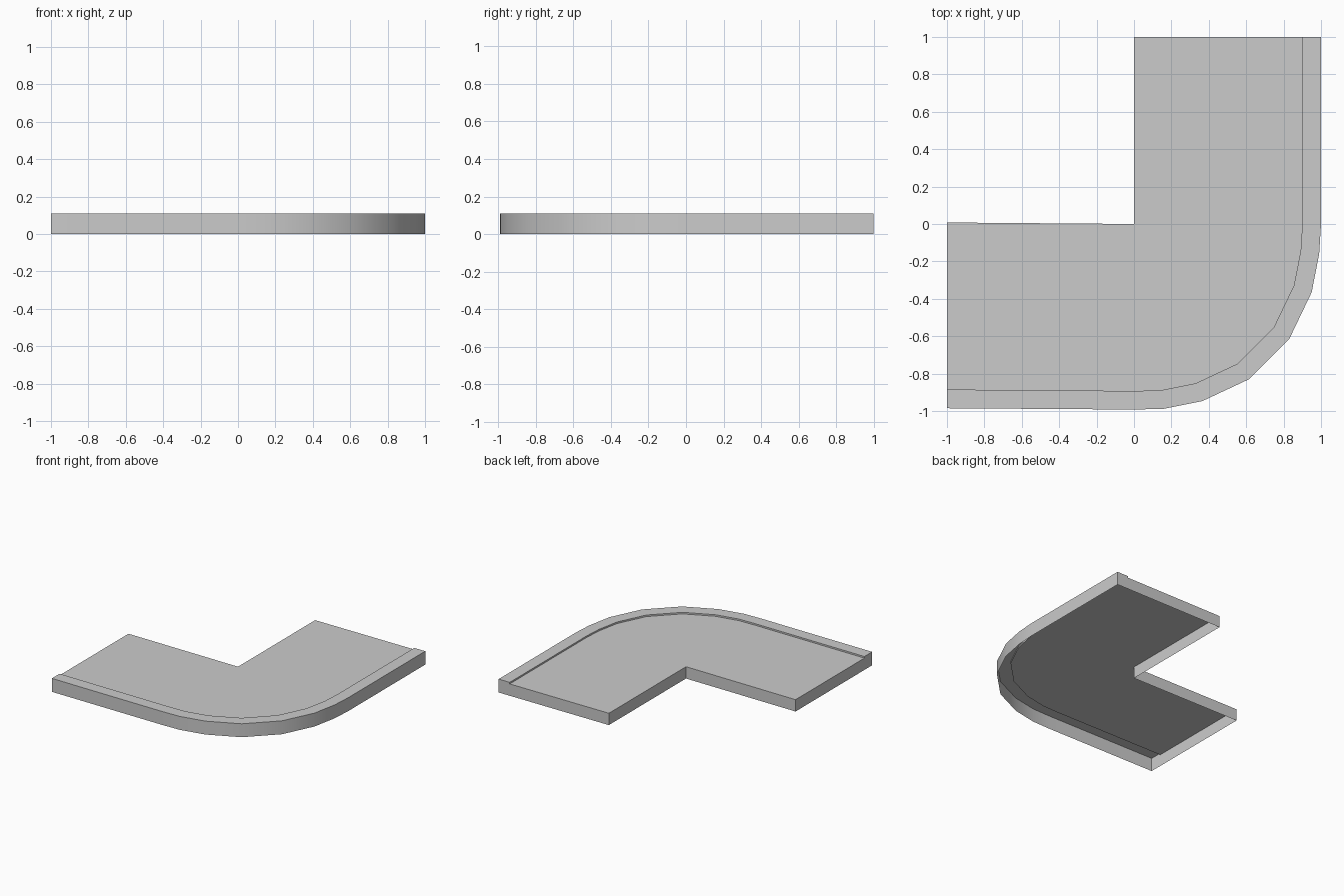
import bpy

if "Cube" in bpy.data.objects:
    bpy.data.objects.remove(bpy.data.objects["Cube"])

ROAD_Z, KERB_Z = 0.097, 0.11

# Outer edge from the back end, round the bend, to the left end
bend = [(1, 0), (0.99, -0.16), (0.95, -0.365), (0.83, -0.615),
        (0.615, -0.83), (0.365, -0.947), (0.16, -0.988), (0, -0.992)]
outer = [(1, 1)] + bend + [(-1, -0.985)]
inner = [(0.9, 1)] + [(x * 0.9, y * 0.9) for x, y in bend] + [(-1, -0.885)]
corner = [(-1, 0.008), (0, 0), (0, 1)]


def make(name, verts, faces):
    mesh = bpy.data.meshes.new(name)
    mesh.from_pydata(verts, [], faces)
    mesh.update()
    ob = bpy.data.objects.new(name, mesh)
    bpy.context.collection.objects.link(ob)
    bpy.context.view_layer.objects.active = ob
    ob.select_set(True)
    bpy.ops.object.shade_smooth_by_angle(angle=0.55)
    ob.select_set(False)
    return ob


def level(points, z):
    return [(x, y, z) for x, y in points]


# Raised kerb: outer wall, top strip, small inner step and both ends, open below
n = len(outer)
verts = (level(outer, 0) + level(outer, KERB_Z) +
         level(inner, KERB_Z) + level(inner, ROAD_Z))
faces = []
for row in range(3):
    for i in range(n - 1):
        a, b = row * n + i, row * n + i + 1
        faces.append((a, a + n, b + n, b))
ends = level([inner[0], inner[-1]], 0)
verts += ends
k = 4 * n
faces += [(0, k, 3 * n, 2 * n, n),
          (n - 1, 2 * n - 1, 3 * n - 1, 4 * n - 1, k + 1)]
make("kerb", verts, faces)

# Road surface with straight skirts on the ends and inside corner, open below
top = inner + corner
m = len(top)
verts = level(top, ROAD_Z) + level(top, 0)
faces = [tuple(reversed(range(m)))]
for i in range(n - 1, m):
    j = (i + 1) % m
    faces.append((i, j, j + m, i + m))
make("road", verts, faces)
